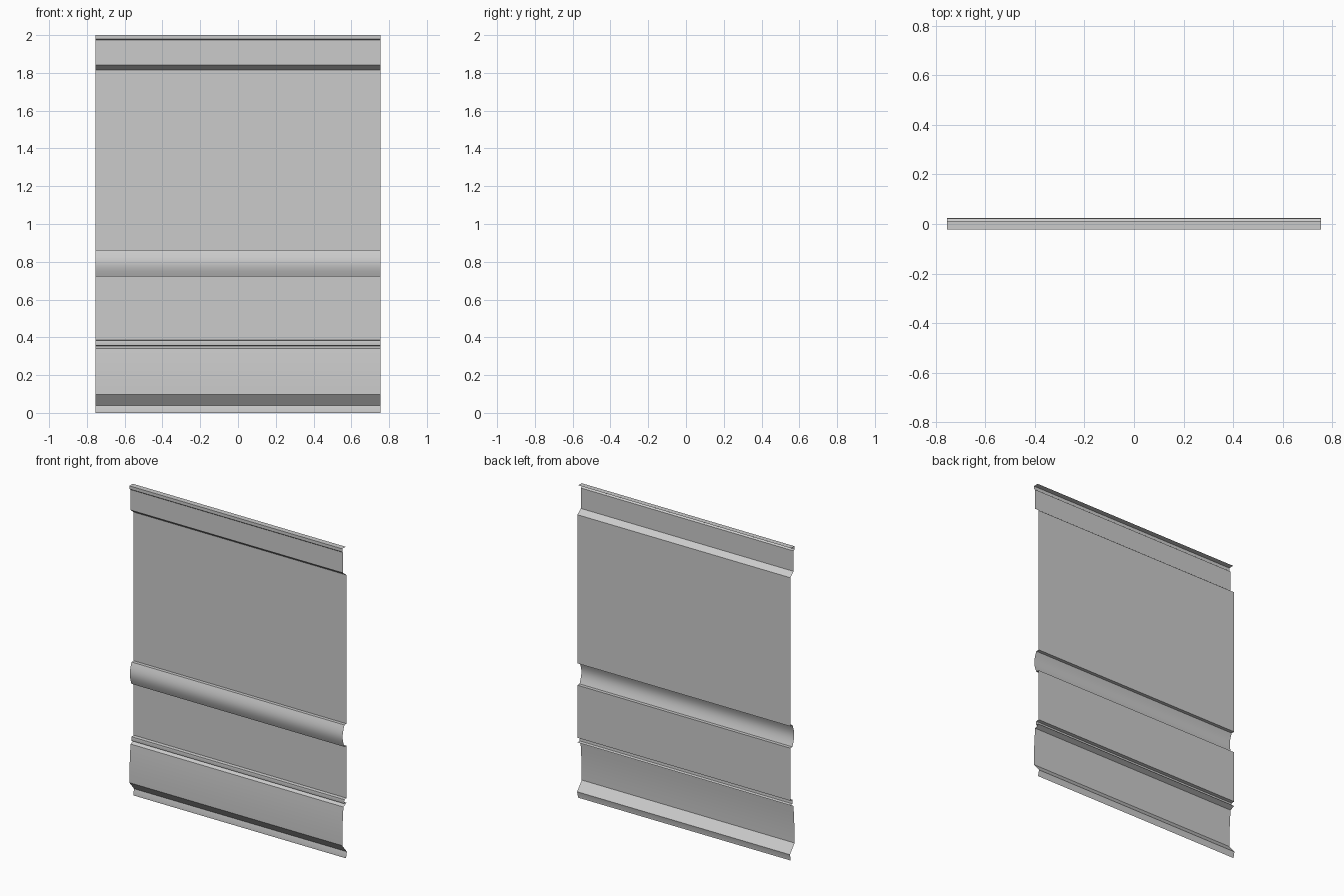
import bpy, bmesh, math

if "Cube" in bpy.data.objects:
    bpy.data.objects.remove(bpy.data.objects["Cube"])

HALF = 0.755          # half width of the panel


def arc(y_edge, y_mid, z0, z1, n=10):
    """Shallow bulge between two heights, as (y, z) points."""
    return [(y_edge + (y_mid - y_edge) * math.sin(math.pi * i / n), z0 + (z1 - z0) * i / n)
            for i in range(n + 1)]


def strip(name, profile, xs=(-HALF, HALF)):
    """Sweep an open (y, z) profile, listed bottom to top, along x."""
    bm = bmesh.new()
    cols = [[bm.verts.new((x, y, z)) for y, z in profile] for x in xs]
    for a, b in zip(cols, cols[1:]):
        for i in range(len(profile) - 1):
            bm.faces.new((a[i], b[i], b[i + 1], a[i + 1]))
    me = bpy.data.meshes.new(name)
    bm.to_mesh(me)
    bm.free()
    ob = bpy.data.objects.new(name, me)
    bpy.context.collection.objects.link(ob)
    bpy.ops.object.select_all(action='DESELECT')
    ob.select_set(True)
    bpy.context.view_layer.objects.active = ob
    bpy.ops.object.shade_smooth_by_angle(angle=math.radians(25))
    return ob


BACK = 0.022          # plane of the flat panels

# Skirting: foot, sloped undercut and gently curved board, split at the centre
board = [(-0.022 + 0.012 * t ** 2, 0.097 + 0.243 * t) for t in (i / 6 for i in range(7))]
strip("skirting_board",
      [(0.018, 0), (0.018, 0.01), (0.025, 0.04)] + board + [(BACK, 0.355)],
      (-HALF, 0, HALF))

# Small bead above the skirting
strip("skirting_bead",
      [(BACK, 0.355), (0.0, 0.357), (-0.002, 0.37), (0.0, 0.383), (BACK, 0.385)])

# Lower panel, in two coplanar pieces
strip("lower_panel", [(BACK, 0.385), (BACK, 0.43), (BACK, 0.722)])

# Rounded rail with a step at each edge
strip("middle_rail", [(BACK, 0.722)] + arc(0.0, -0.018, 0.722, 0.862) + [(BACK, 0.862)])

# Upper panel
strip("upper_panel", [(BACK, 0.862), (BACK, 1.815)])

# Top band with flared front edge and flat cap
strip("top_cornice",
      [(BACK, 1.815), (-0.013, 1.842), (-0.013, 1.973), (-0.022, 1.98),
       (-0.022, 2.0), (0.013, 2.0)])
